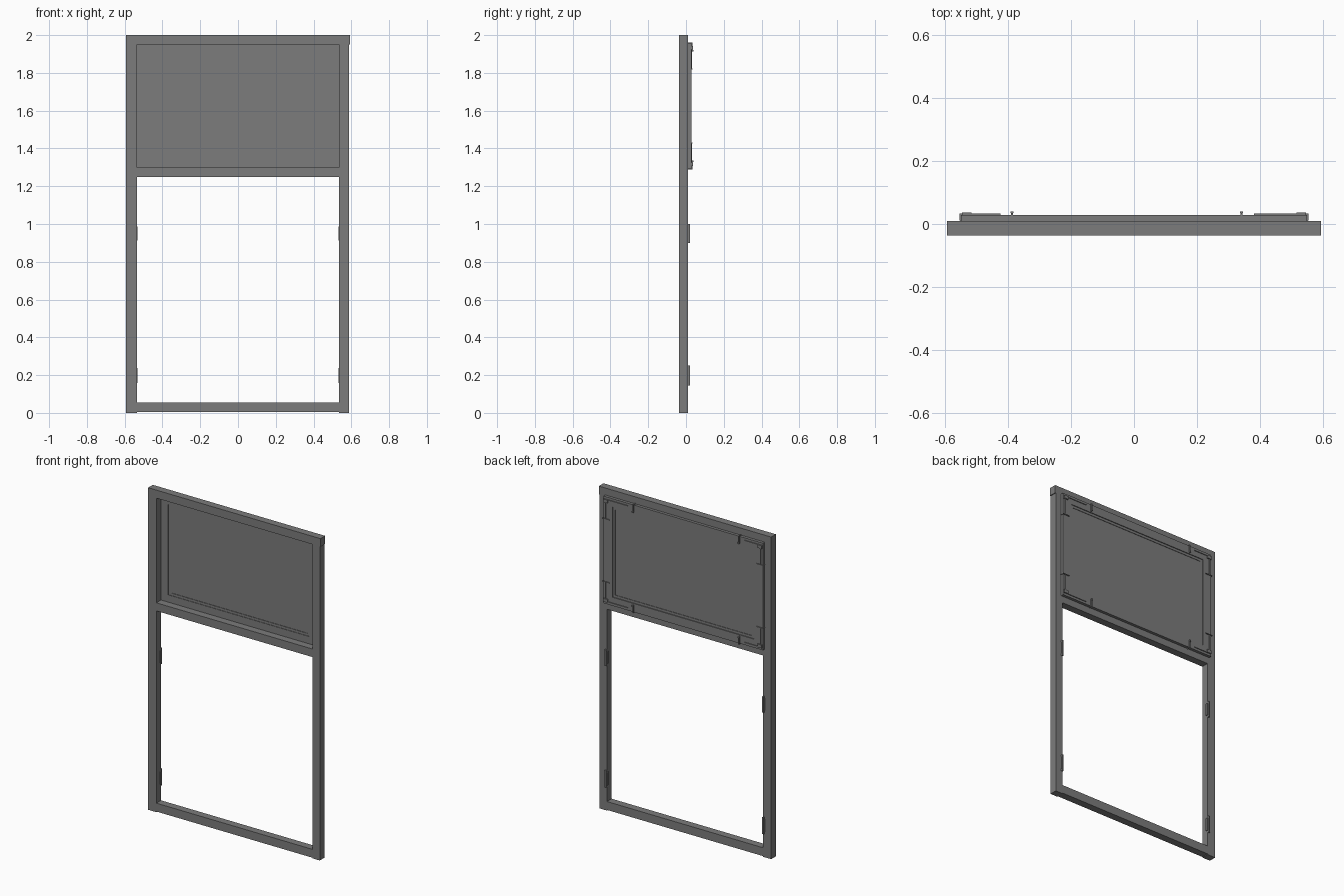
import bpy
import bmesh

cube = bpy.data.objects.get("Cube")
if cube:
    bpy.data.objects.remove(cube, do_unlink=True)

grey = bpy.data.materials.new("mid grey")
grey.use_nodes = True
colour = (0.2, 0.2, 0.2, 1)
grey.diffuse_color = colour
grey.node_tree.nodes["Principled BSDF"].inputs["Base Color"].default_value = colour


def finish(name, bm):
    bmesh.ops.recalc_face_normals(bm, faces=bm.faces)
    mesh = bpy.data.meshes.new(name)
    bm.to_mesh(mesh)
    bm.free()
    mesh.materials.append(grey)
    obj = bpy.data.objects.new(name, mesh)
    bpy.context.collection.objects.link(obj)
    return obj


def box(name, xs, ys, zs):
    """Box between sorted limits on each axis."""
    bm = bmesh.new()
    bmesh.ops.create_cube(bm, size=1)
    for v in bm.verts:
        for i, lim in enumerate((xs, ys, zs)):
            v.co[i] = max(lim) if v.co[i] > 0 else min(lim)
    return finish(name, bm)


def ring(name, outer, inner, ys):
    """Rectangular ring; outer and inner are (half width, bottom, top)."""
    bm = bmesh.new()
    loops = []
    for (w, lo, hi), y in ((outer, ys[0]), (outer, ys[1]), (inner, ys[1]), (inner, ys[0])):
        corners = ((-w, lo), (w, lo), (w, hi), (-w, hi))
        loops.append([bm.verts.new((x, y, z)) for x, z in corners])
    for a in range(4):
        p, q = loops[a], loops[(a + 1) % 4]
        for i in range(4):
            j = (i + 1) % 4
            bm.faces.new((p[i], p[j], q[j], q[i]))
    return finish(name, bm)


# Outer frame
W, IN = 0.592, 0.536
DEPTH = (-0.036, 0.01)
box("head_rail", (-W, W), DEPTH, (1.95, 2.0))
box("right_stile", (-W, -IN), DEPTH, (0, 1.95))
box("left_stile", (IN, 0.587), DEPTH, (0, 1.95))
box("transom", (-IN, IN), DEPTH, (1.25, 1.30))
box("sill", (-IN, IN), DEPTH, (0.004, 0.056))

# Upper sash with its bead and panel
ring("sash_frame", (0.548, 1.292, 1.957), (0.487, 1.345, 1.905), (0.0102, 0.028))
ring("panel_bead", (0.487, 1.345, 1.905), (0.47, 1.36, 1.89), (0.013, 0.023))
box("panel", (-0.472, 0.472), (0.016, 0.020), (1.358, 1.892))

# Corner fittings on the back of the sash
T = 0.004
for side, s, tab_x in (("right", -1, -0.385), ("left", 1, 0.342)):
    for level, edge, d in (("upper", 1.957, -1), ("lower", 1.292, 1)):
        tag = f"{level}_{side}"
        z_strip, z_tab = edge + d * 0.014, edge + d * 0.137
        box(f"{tag}_flat_strip", (s * 0.53, tab_x + s * 0.038),
            (0.028, 0.033), (z_strip, z_strip + d * T))
        box(f"{tag}_upright_strip", (s * 0.53, s * 0.534),
            (0.028, 0.033), (z_strip, z_tab))
        box(f"{tag}_corner_cap", (s * 0.515, s * 0.545),
            (0.028, 0.036), (z_strip, z_strip + d * 0.02))
        # Small hooked tabs over the sash edges
        box(f"{tag}_flat_tab", (tab_x - T, tab_x + T / 2),
            (0.011, 0.035), (edge - d * 0.004, edge + d * 0.045))
        box(f"{tag}_flat_tab_hook", (tab_x - T * 1.5, tab_x + T),
            (0.035, 0.039), (edge + d * 0.035, edge + d * 0.045))
        box(f"{tag}_upright_tab", (s * 0.505, s * 0.552),
            (0.011, 0.034), (z_tab - T / 2, z_tab + T / 2))

    # Hinge leaves and knuckles on the lower opening
    for level, lo, hi in (("lower", 0.145, 0.25), ("middle", 0.90, 1.0)):
        box(f"{level}_{side}_hinge_leaf", (s * 0.531, s * 0.55),
            (0.0, 0.013), (lo + 0.012, hi - 0.012))
        box(f"{level}_{side}_hinge_pin", (s * 0.537, s * 0.547),
            (0.010, 0.020), (lo, hi))
